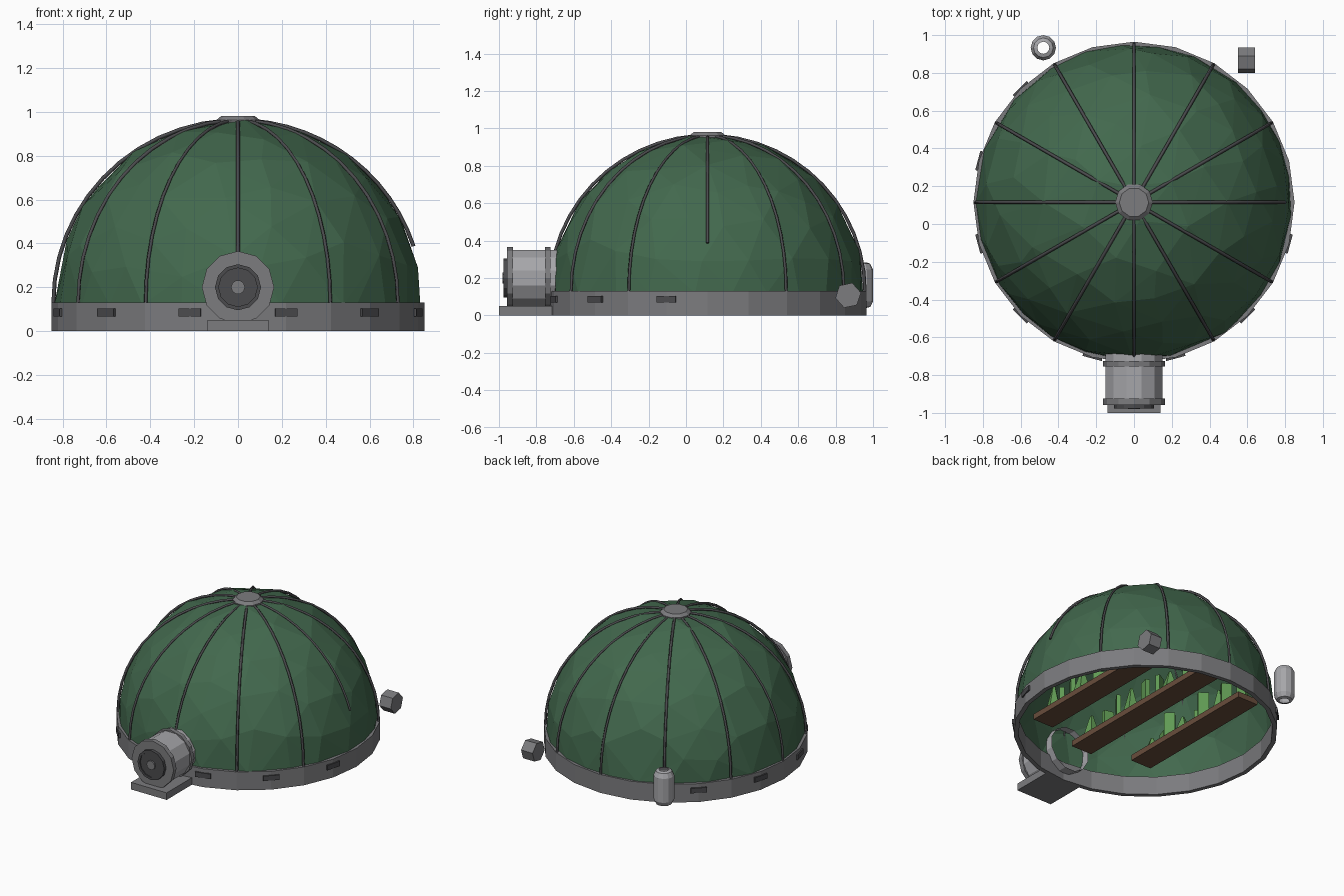
import bpy, bmesh, random
from math import sin, cos, pi, radians
from mathutils import Matrix, Vector

if "Cube" in bpy.data.objects:
    bpy.data.objects.remove(bpy.data.objects["Cube"])

random.seed(4)
C = Vector((0, 0.115, 0))          # dome centre on the ground


def material(name, rgb):
    m = bpy.data.materials.new(name)
    m.diffuse_color = (*rgb, 1)
    m.use_nodes = True
    m.node_tree.nodes["Principled BSDF"].inputs["Base Color"].default_value = m.diffuse_color
    return m


GREEN = material("dome_green", (0.055, 0.14, 0.075))
LEAF = material("leaf_green", (0.12, 0.33, 0.09))
WOOD = material("wood_brown", (0.14, 0.075, 0.045))
DARK = material("dark_metal", (0.07, 0.07, 0.075))
METAL = material("grey_metal", (0.2, 0.2, 0.21))
LIGHT = material("light_metal", (0.38, 0.38, 0.4))


def finish(name, bm, mat, matrix=Matrix()):
    bmesh.ops.recalc_face_normals(bm, faces=bm.faces)
    me = bpy.data.meshes.new(name)
    bm.to_mesh(me)
    bm.free()
    ob = bpy.data.objects.new(name, me)
    ob.matrix_world = matrix
    me.materials.append(mat)
    bpy.context.collection.objects.link(ob)
    return ob


def lathe(name, profile, n, mat, matrix=Matrix(), offset=0.0, closed=False, caps=False):
    """Revolve (radius, height) points around local z."""
    bm = bmesh.new()
    rings = [[bm.verts.new((r * cos(offset + 2 * pi * i / n), r * sin(offset + 2 * pi * i / n), z))
              for i in range(n)] for r, z in profile]
    pairs = list(zip(rings, rings[1:])) + ([(rings[-1], rings[0])] if closed else [])
    for a, b in pairs:
        for i in range(n):
            j = (i + 1) % n
            bm.faces.new((a[i], a[j], b[j], b[i]))
    if caps:
        bm.faces.new(rings[0])
        bm.faces.new(rings[-1])
    return finish(name, bm, mat, matrix)


def add_box(bm, size, matrix):
    bmesh.ops.create_cube(bm, size=1, matrix=matrix @ Matrix.Diagonal((*size, 1)))


def box(name, size, loc, mat):
    bm = bmesh.new()
    add_box(bm, size, Matrix.Translation(loc))
    return finish(name, bm, mat)


# Foundation ring
lathe("base_ring", [(0.85, 0), (0.85, 0.13), (0.82, 0.13), (0.82, 0)], 24, METAL,
      Matrix.Translation(C), closed=True)

# Faceted open dome shell
bm = bmesh.new()
bmesh.ops.create_icosphere(bm, subdivisions=4, radius=0.832)
bmesh.ops.bisect_plane(bm, geom=bm.verts[:] + bm.edges[:] + bm.faces[:], plane_co=(0, 0, -0.01),
                       plane_no=(0, 0, 1), clear_inner=True)
dome = finish("dome_shell", bm, GREEN, Matrix.Translation(C + Vector((0, 0, 0.13))))
dec = dome.modifiers.new("facets", 'DECIMATE')
dec.ratio = 0.24

# Twelve meridian ribs, the one on the right stops short
cu = bpy.data.curves.new("dome_ribs", 'CURVE')
cu.dimensions = '3D'
cu.bevel_depth = 0.009
cu.bevel_resolution = 0
cu.use_fill_caps = True
for k in range(12):
    a = radians(30 * k)
    start = 18 if k == 0 else 0
    steps = 12
    sp = cu.splines.new('POLY')
    sp.points.add(steps)
    for i, p in enumerate(sp.points):
        e = radians(start + (86 - start) * i / steps)
        r = 0.842 * cos(e)
        p.co = (r * cos(a), r * sin(a), 0.13 + 0.832 * sin(e), 1)
ribs = bpy.data.objects.new("dome_ribs", cu)
ribs.location = C
cu.materials.append(DARK)
bpy.context.collection.objects.link(ribs)
bpy.context.view_layer.objects.active = ribs
ribs.select_set(True)
bpy.ops.object.convert(target='MESH')

# Crown cap
lathe("crown_cap", [(0.1, 0.952), (0.1, 0.962), (0.078, 0.98)], 10, METAL,
      Matrix.Translation(C), caps=True)

# Vent plates on the ring
bm = bmesh.new()
for deg in range(135, 346, 30):
    add_box(bm, (0.012, 0.105, 0.035),
            Matrix.Translation(C + Vector((0, 0, 0.085))) @ Matrix.Rotation(radians(deg), 4, 'Z')
            @ Matrix.Translation((0.85, 0, 0)))
finish("vent_plates", bm, DARK)

# Airlock tunnel, flanges and hatch: local z points to the front
AX = Matrix.Translation((0, 0, 0.2)) @ Matrix.Rotation(pi / 2, 4, 'X')
lathe("airlock_tunnel", [(0.155, 0.64), (0.155, 0.95)], 12, LIGHT, AX, offset=pi / 12)
for name, z0, z1 in (("inner_flange", 0.725, 0.755), ("outer_flange", 0.925, 0.957)):
    lathe(name, [(0.153, z0), (0.165, z0), (0.165, z1), (0.12, z1)], 12, METAL, AX)
lathe("airlock_front", [(0.154, 0.94), (0.154, 0.955)], 12, METAL, AX, caps=True)
lathe("hatch_rim", [(0.105, 0.95), (0.105, 0.977), (0.088, 0.977), (0.088, 0.95)], 12, DARK, AX, closed=True)
lathe("hatch_door", [(0.09, 0.95), (0.09, 0.97)], 12, DARK, AX, caps=True)
lathe("hatch_knob", [(0.032, 0.965), (0.032, 0.98)], 10, METAL, AX, caps=True)
box("airlock_step", (0.28, 0.29, 0.05), (0, -0.855, 0.025), METAL)

# Upright tank with open necks
lathe("gas_tank", [(0.032, 0.04), (0.052, 0.045), (0.067, 0.075), (0.067, 0.245), (0.052, 0.276), (0.032, 0.283)],
      12, LIGHT, Matrix.Translation((-0.48, 0.933, 0)))

# Hexagonal canister lying along x
bm = bmesh.new()
bmesh.ops.create_cone(bm, cap_ends=True, segments=6, radius1=0.07, radius2=0.07, depth=0.09,
                      matrix=Matrix.Translation((0.595, 0.867, 0.107))
                      @ Matrix.Rotation(radians(-18), 4, 'X')
                      @ Matrix.Rotation(pi / 2, 4, 'Y') @ Matrix.Rotation(pi / 2, 4, 'Z'))
finish("hex_canister", bm, METAL)

# Planting shelves with blocky leaves
for name, x, length in (("left", -0.41, 1.07), ("middle", 0, 1.28), ("right", 0.41, 1.07)):
    box(name + "_shelf", (0.16, length, 0.04), (x, C.y, 0.16), WOOD)
    bm = bmesh.new()
    for i in range(9):
        y = C.y + length * 0.42 * (i - 4) / 4
        h = random.uniform(0.1, 0.2)
        m = (Matrix.Translation((x + random.uniform(-0.03, 0.03), y, 0.18 + h / 2))
             @ Matrix.Rotation(random.uniform(0, pi), 4, 'Z'))
        if i % 3 == 0:
            bmesh.ops.create_cone(bm, cap_ends=True, segments=5, radius1=0.06, radius2=0.01,
                                  depth=h, matrix=m)
        else:
            add_box(bm, (0.07, 0.03, h), m)
    finish(name + "_plants", bm, LEAF)
